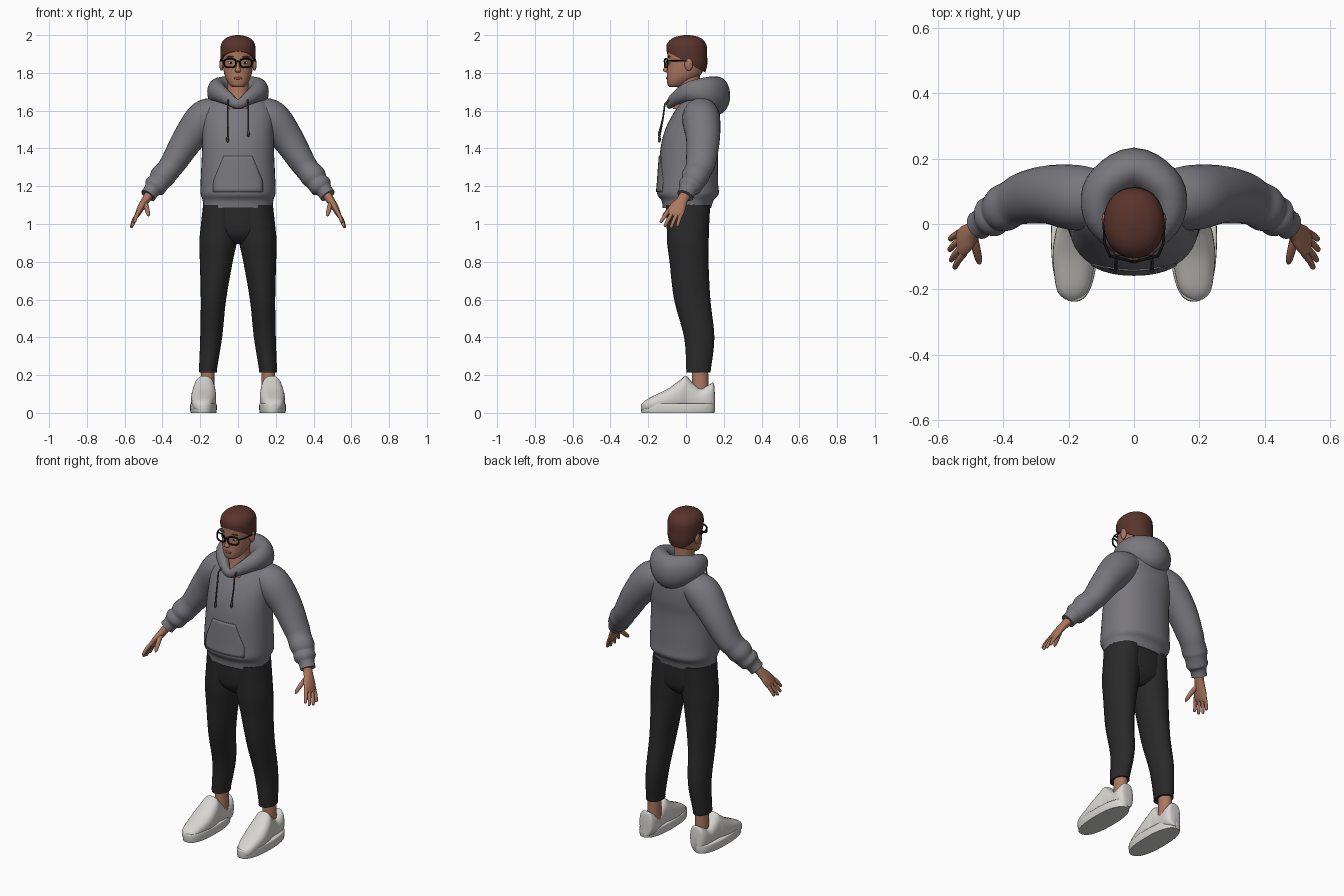
import bpy, bmesh, math
from mathutils import Vector

cube = bpy.data.objects.get("Cube")
if cube:
    bpy.data.objects.remove(cube, do_unlink=True)

X, Y, Z = Vector((1, 0, 0)), Vector((0, 1, 0)), Vector((0, 0, 1))
SIDES = (("left", 1), ("right", -1))


def material(name, rgb):
    m = bpy.data.materials.new(name)
    m.use_nodes = True
    m.diffuse_color = (*rgb, 1)
    bsdf = m.node_tree.nodes["Principled BSDF"]
    bsdf.inputs["Base Color"].default_value = (*rgb, 1)
    bsdf.inputs["Roughness"].default_value = 0.8
    return m


HOODIE = material("grey fleece", (.19, .185, .205))
SKIN = material("skin", (.41, .185, .115))
HAIR = material("brown hair", (.1, .034, .025))
PANTS = material("black cloth", (.022, .022, .022))
SHOE = material("white leather", (.68, .67, .64))
FRAME = material("glossy black", (.006, .006, .006))
CORD = material("dark cord", (.05, .05, .055))
LIPS = material("lips", (.3, .11, .08))
EYE = material("eye white", (.6, .58, .55))


def finish(name, bm, mat, angle=50):
    bmesh.ops.recalc_face_normals(bm, faces=bm.faces)
    mesh = bpy.data.meshes.new(name)
    bm.to_mesh(mesh)
    bm.free()
    mesh.materials.append(mat)
    mesh.shade_smooth()
    mesh.set_sharp_from_angle(angle=math.radians(angle))
    obj = bpy.data.objects.new(name, mesh)
    bpy.context.collection.objects.link(obj)
    return obj


def smooth_rings(rings, closed, steps):
    """Catmull-Rom interpolation of (x, y, z, a, b) rings."""
    n = len(rings)
    pick = (lambda i: rings[i % n]) if closed else (lambda i: rings[max(0, min(n - 1, i))])
    out = []
    for i in range(n if closed else n - 1):
        p = [pick(i + k) for k in (-1, 0, 1, 2)]
        for s in range(steps):
            t = s / steps
            out.append([b + .5 * t * (c - a + t * (2 * a - 5 * b + 4 * c - d + t * (3 * (b - c) + d - a)))
                        for a, b, c, d in zip(*p)])
    return out if closed else out + [list(rings[-1])]


def loft(name, rings, mat, axis=None, ref=Y, closed=False, power=2, seg=28, steps=5, side=1, cut=None):
    """Skin superellipse rings; sections follow the path unless an axis is given."""
    path = smooth_rings(rings, closed, steps)
    pts = [Vector(r[:3]) for r in path]
    n = len(pts)
    bm = bmesh.new()
    loops = []
    for i, (p, r) in enumerate(zip(pts, path)):
        if closed:
            t = pts[(i + 1) % n] - pts[i - 1]
        else:
            t = pts[min(i + 1, n - 1)] - pts[max(i - 1, 0)]
        t = axis or t.normalized()
        v = (ref - t * ref.dot(t)).normalized()
        u = t.cross(v)
        loop = []
        for k in range(seg):
            ang = math.tau * k / seg
            c, s = math.cos(ang), math.sin(ang)
            cu = math.copysign(abs(c) ** (2 / power), c) * max(r[3], .001)
            sv = math.copysign(abs(s) ** (2 / power), s) * max(r[4], .001)
            q = p + u * cu + v * sv
            loop.append(bm.verts.new((q.x * side, q.y, q.z)))
        loops.append(loop)
    for i in range(n if closed else n - 1):
        a, b = loops[i], loops[(i + 1) % n]
        for k in range(seg):
            j = (k + 1) % seg
            bm.faces.new((a[k], a[j], b[j], b[k]))
    if not closed:
        bm.faces.new(loops[0])
        bm.faces.new(loops[-1])
    if cut:
        bmesh.ops.bisect_plane(bm, geom=bm.verts[:] + bm.edges[:] + bm.faces[:],
                               plane_co=cut[0], plane_no=cut[1], clear_outer=True)
        bmesh.ops.holes_fill(bm, edges=[e for e in bm.edges if e.is_boundary])
    return finish(name, bm, mat)


def blob(name, centre, size, mat):
    bm = bmesh.new()
    bmesh.ops.create_uvsphere(bm, u_segments=20, v_segments=12, radius=1)
    bmesh.ops.scale(bm, vec=size, verts=bm.verts)
    bmesh.ops.translate(bm, vec=centre, verts=bm.verts)
    return finish(name, bm, mat)


def wire(name, points, radius, mat, cyclic=False):
    curve = bpy.data.curves.new(name, "CURVE")
    curve.dimensions = "3D"
    curve.bevel_depth, curve.bevel_resolution, curve.use_fill_caps = radius, 3, True
    sp = curve.splines.new("POLY")
    sp.points.add(len(points) - 1)
    for q, p in zip(sp.points, points):
        q.co = (*p, 1)
    sp.use_cyclic_u = cyclic
    curve.materials.append(mat)
    obj = bpy.data.objects.new(name, curve)
    bpy.context.collection.objects.link(obj)


def upright(rows):
    """Rows of (z, y, half width, half depth) as centred rings."""
    return [(0, y, z, a, b) for z, y, a, b in rows]


# Hoodie body with hem band
torso = loft("hoodie_body", upright([
    (1.085, .005, .183, .128), (1.125, .008, .187, .138), (1.16, .01, .198, .163),
    (1.22, .01, .198, .16), (1.4, .017, .19, .152), (1.5, .035, .19, .145),
    (1.58, .055, .19, .125), (1.64, .07, .165, .1), (1.68, .075, .11, .07),
    (1.7, .075, .06, .04)]), HOODIE, Z, power=2.3, seg=40)

# Front pocket wrapped onto the body
bm = bmesh.new()
bmesh.ops.create_grid(bm, x_segments=16, y_segments=12, size=1)
for v in bm.verts:
    h = (v.co.y + 1) / 2
    v.co = (v.co.x * (.13 - .055 * max(0, h - .3) / .7), -.3, 1.17 + .19 * h)
pocket = finish("front_pocket", bm, HOODIE)
wrap = pocket.modifiers.new("wrap", "SHRINKWRAP")
wrap.target, wrap.wrap_method, wrap.offset = torso, "PROJECT", .002
wrap.use_project_y, wrap.use_project_z = True, False
wrap.use_positive_direction = wrap.use_negative_direction = True
wrap.cull_face = "BACK"
thick = pocket.modifiers.new("thickness", "SOLIDIFY")
thick.thickness, thick.offset = .005, 0

# Hood lying around the neck
half = [(.055, -.055, 1.665, .03, .035), (.108, .02, 1.7, .045, .055), (.095, .11, 1.695, .06, .085)]
hood = [(0, -.085, 1.635, .02, .025)] + half + [(0, .168, 1.68, .066, .1)]
hood += [(-r[0], *r[1:]) for r in reversed(half)]
loft("hood", hood, HOODIE, ref=Z, closed=True)

# Neck and head
loft("neck", upright([(1.61, .01, .07, .08), (1.67, .018, .062, .07),
                      (1.73, .016, .056, .06), (1.8, .015, .056, .06)]), SKIN, Z)
loft("head", upright([
    (1.724, -.06, .022, .025), (1.735, -.052, .042, .045), (1.765, -.028, .062, .074),
    (1.8, -.008, .074, .093), (1.85, .001, .081, .1), (1.89, .003, .085, .102),
    (1.94, .003, .085, .1), (1.98, .003, .055, .07)]), SKIN, Z, power=2.2)
loft("hair", upright([
    (1.78, .03, .065, .065), (1.84, .012, .087, .1), (1.89, .006, .093, .106),
    (1.94, .003, .092, .107), (1.97, .003, .079, .092), (1.99, .005, .052, .062),
    (2.0, .005, .012, .015)]), HAIR, Z, power=2.15,
    cut=(Vector((0, 0, 1.858)), Vector((0, -.55, -1)).normalized()))
loft("nose", upright([(1.865, -.094, .007, .01), (1.83, -.104, .01, .012),
                      (1.812, -.109, .016, .013), (1.802, -.1, .01, .007)]), SKIN, Z, seg=16)
blob("lips", (0, -.098, 1.772), (.024, .008, .007), LIPS)

# Face pairs and glasses
for label, s in SIDES:
    blob(label + "_ear", (.087 * s, .014, 1.845), (.012, .022, .034), SKIN)
    blob(label + "_eye", (.037 * s, -.089, 1.853), (.014, .006, .007), EYE)
    blob(label + "_pupil", (.037 * s, -.094, 1.853), (.006, .003, .006), FRAME)
    blob(label + "_eyebrow", (.039 * s, -.09, 1.885), (.022, .008, .004), HAIR)
    rim = []
    for k in range(24):
        c, w = math.cos(math.tau * k / 24), math.sin(math.tau * k / 24)
        dx = math.copysign(abs(c) ** .7, c) * .031
        rim.append(((.042 + dx) * s, -.113 + .25 * (dx + .03), 1.852 + math.copysign(abs(w) ** .7, w) * .023))
    wire(label + "_lens_frame", rim, .0045, FRAME, True)
    wire(label + "_glasses_arm", [(.074 * s, -.098, 1.864), (.09 * s, -.06, 1.865),
                                  (.093 * s, .012, 1.862), (.091 * s, .03, 1.845)], .004, FRAME)
wire("glasses_bridge", [(-.012, -.113, 1.858), (0, -.116, 1.861), (.012, -.113, 1.858)], .004, FRAME)

# Drawcords, arms, hands, legs and shoes
for label, s in SIDES:
    low = 1.475 - .015 * s * -1
    x = .055 * s
    wire(label + "_drawcord", [(x * .9, -.085, 1.66), (x, -.112, 1.635), (x, -.122, 1.56), (x, -.14, low)],
         .0045, CORD)
    blob(label + "_cord_end", (x, -.141, low - .012), (.008, .008, .017), CORD)

    loft(label + "_sleeve", [
        (.08, .08, 1.6, .07, .08), (.17, .08, 1.56, .1, .1), (.26, .09, 1.455, .085, .09),
        (.335, .08, 1.335, .07, .08), (.37, .065, 1.285, .064, .072), (.4, .048, 1.25, .067, .072),
        (.42, .035, 1.22, .058, .062), (.44, .02, 1.198, .06, .062), (.456, .01, 1.178, .044, .047),
        (.476, -.004, 1.15, .042, .045)], HOODIE, side=s)
    loft(label + "_hand", [
        (.46, .004, 1.17, .025, .03), (.49, -.02, 1.125, .022, .03), (.513, -.043, 1.088, .019, .043),
        (.53, -.06, 1.055, .014, .045), (.536, -.067, 1.04, .008, .038)], SKIN, side=s, seg=20)
    knuckle, across = Vector((.528, -.058, 1.06)), Vector((.21, .91, -.36))
    for finger, k, length in (("index", -.035, .085), ("middle", -.012, .098),
                              ("ring", .012, .092), ("little", .034, .072)):
        root = knuckle + across * k
        mid = root + (Vector((.45, -.42, -.78)) + across * k * 4) * length * .5
        tip = mid + (Vector((.3, -.4, -.86)) + across * k * 4) * length * .5
        loft(label + "_" + finger + "_finger",
             [(*root, .011, .011), (*mid, .01, .01), (*tip.lerp(mid, .15), .008, .008),
              (*tip, .002, .002)], SKIN, side=s, seg=12, steps=3)
    loft(label + "_thumb", [(.495, -.03, 1.12, .014, .014), (.483, -.078, 1.084, .013, .013),
                            (.475, -.112, 1.052, .01, .01), (.473, -.123, 1.04, .002, .002)],
         SKIN, ref=Z, side=s, seg=12, steps=3)

    loft(label + "_trouser_leg", [
        (.095, .01, 1.1, .09, .118), (.1, .01, .98, .098, .112), (.106, .01, .9, .099, .11),
        (.115, .016, .8, .087, .103), (.13, .033, .6, .067, .096), (.142, .07, .4, .058, .08),
        (.158, .067, .24, .048, .066), (.158, .065, .215, .047, .064)], PANTS, Z, side=s)
    loft(label + "_ankle", [(.162, .075, .09, .038, .045), (.16, .075, .25, .035, .042)], SKIN, Z, side=s)

    # Shoe upper: arches along the foot, given as y, half width, height
    upper = [(-.232, .02, .05), (-.2, .049, .076), (-.1, .066, .126), (-.03, .062, .175),
             (0, .055, .196), (.035, .053, .16), (.075, .052, .13), (.12, .052, .148),
             (.146, .04, .158), (.153, .02, .1)]
    loft(label + "_shoe_upper", [(.178 - .05 * y, y, h / 2 + .005, w, h / 2 - .005) for y, w, h in upper],
         SHOE, Y, ref=Z, power=2.5, side=s)
    loft(label + "_shoe_sole", [(.183, -.042, z, .068 + g, .193 + g)
                                for z, g in ((0, 0), (.02, .003), (.045, .002), (.05, -.004))],
         SHOE, Z, power=2.4, seg=40, side=s)

# Trouser seat
loft("trouser_seat", upright([(1.11, .01, .184, .118), (1.0, .01, .186, .112),
                              (.94, .01, .14, .1), (.895, .01, .05, .06)]), PANTS, Z, power=2.3)
